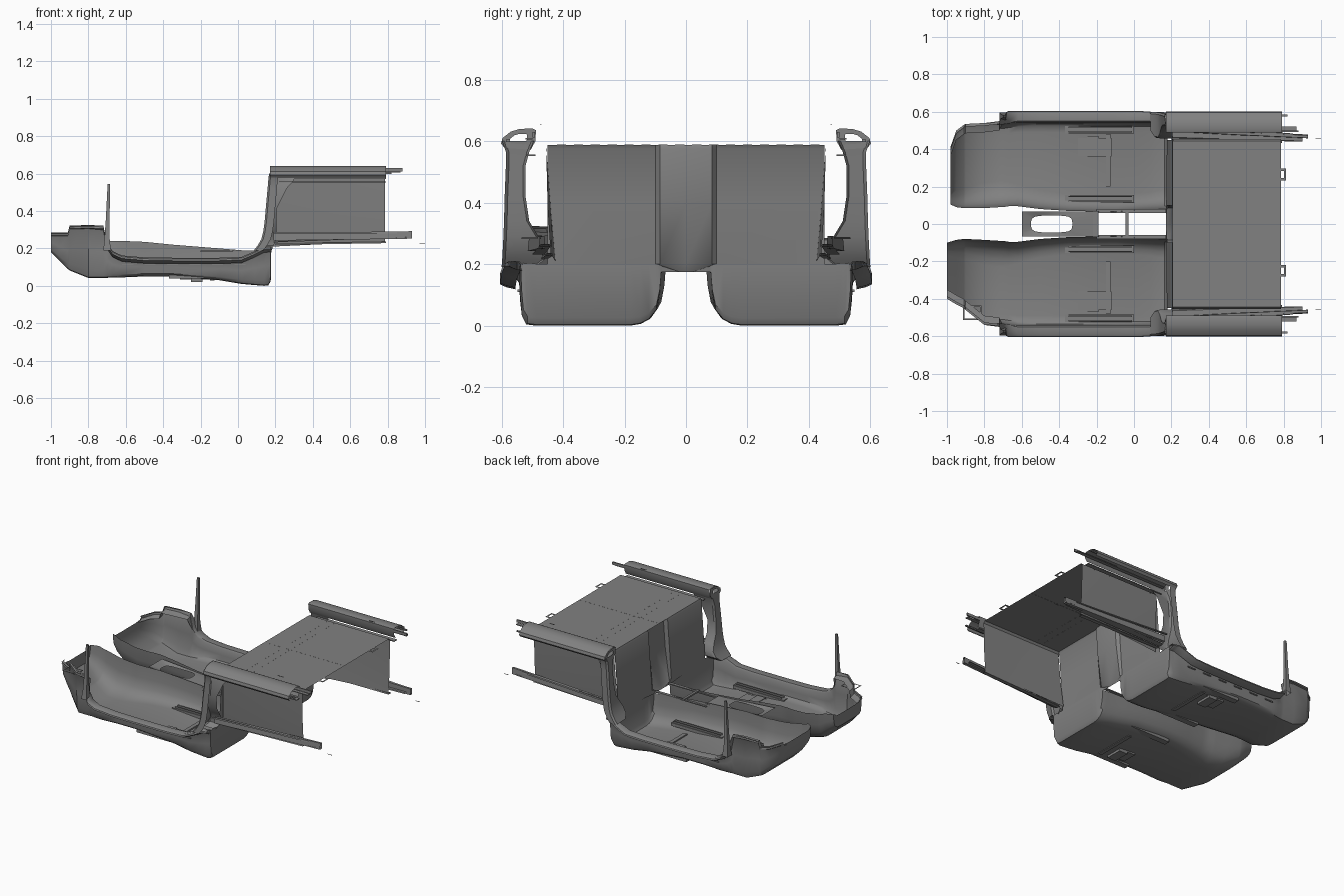
import bpy, bmesh, math

grey = bpy.data.materials.new("dark_grey")
grey.diffuse_color = (.22, .22, .22, 1)

def make(name, verts, faces, mirror=True, angle=35):
    me = bpy.data.meshes.new(name)
    me.from_pydata(verts, [], faces)
    me.materials.append(grey)
    bm = bmesh.new()
    bm.from_mesh(me)
    bmesh.ops.recalc_face_normals(bm, faces=bm.faces)
    bm.to_mesh(me)
    bm.free()
    ob = bpy.data.objects.new(name, me)
    bpy.context.collection.objects.link(ob)
    bpy.ops.object.select_all(action='DESELECT')
    ob.select_set(True)
    bpy.context.view_layer.objects.active = ob
    bpy.ops.object.shade_smooth_by_angle(angle=math.radians(angle))
    if mirror:
        m = ob.modifiers.new("Mirror", 'MIRROR')
        m.use_axis = (False, True, False)
        m.use_mirror_merge = False
    return ob

def loft(name, rows, closed=False, mirror=True):
    n = len(rows[0])
    verts = [p for r in rows for p in r]
    faces = []
    for i in range(len(rows) - 1):
        for j in range(n if closed else n - 1):
            k = (j + 1) % n
            faces.append((i*n + j, i*n + k, (i+1)*n + k, (i+1)*n + j))
    return make(name, verts, faces, mirror)

def box(name, x0, x1, y0, y1, z0, z1, mirror=True):
    v = [(x, y, z) for x in (x0, x1) for y in (y0, y1) for z in (z0, z1)]
    f = [(0, 1, 3, 2), (4, 6, 7, 5), (0, 4, 5, 1), (2, 3, 7, 6), (0, 2, 6, 4), (1, 5, 7, 3)]
    return make(name, v, f, mirror)

def ring(name, cx, cy, z, a, b, c, d, mirror=True):
    # flat rectangular loop
    s = [(-1, -1), (1, -1), (1, 1), (-1, 1)]
    return loft(name, [[(cx + p*u, cy + q*w, z) for p, q in s] for u, w in ((a, b), (c, d))], True, mirror)

# Floor tub stations: x, inner y, inner z, foot y, floor z, side y, sill z, lip y
front_left = [(-.98, .11, .275, .16, .26, .39, .285, .40),
              (-.982, .105, .28, .16, .18, .40, .285, .41),
              (-.95, .09, .28, .17, .13, .49, .285, .50),
              (-.91, .085, .265, .18, .09, .52, .285, .53),
              (-.90, .085, .265, .18, .082, .525, .322, .535)]
front_right = [(-1.0, .12, .275, .16, .26, .37, .285, .38),
               (-1.0, .10, .28, .16, .18, .39, .285, .40),
               (-.95, .085, .28, .17, .13, .42, .285, .43),
               (-.91, .08, .265, .18, .09, .44, .285, .45),
               (-.90, .08, .265, .18, .082, .45, .322, .46)]
rest = [(-.80, .085, .245, .21, .042, .53, .325, .54),
        (-.72, .09, .24, .22, .042, .53, .322, .55),
        (-.70, .09, .24, .22, .043, .53, .23, .59),
        (-.67, .095, .24, .215, .044, .535, .185, .605),
        (-.62, .095, .24, .20, .045, .54, .162, .605),
        (-.50, .08, .235, .17, .05, .54, .152, .605),
        (-.35, .07, .22, .15, .05, .54, .15, .605),
        (-.10, .065, .20, .15, .03, .54, .15, .605),
        (.02, .075, .19, .155, .01, .54, .155, .605),
        (.09, .078, .185, .16, .004, .54, .185, .60),
        (.14, .08, .18, .17, .0, .54, .21, .59),
        (.162, .08, .178, .17, .003, .535, .21, .58),
        (.175, .08, .178, .17, .025, .535, .21, .58),
        (.178, .08, .20, .17, .20, .53, .21, .575)]

def tub(name, stations, side):
    rows = []
    for x, yi, zi, yf, zf, yo, zs, yl in stations:
        h, w, g = zi - zf, yf - yi, zs - zf
        rows.append([(x, side*y, z) for y, z in [
            (yi, zi), (yi + w*.06, zf + h*.6), (yi + w*.18, zf + h*.28), (yi + w*.45, zf + h*.11),
            (yi + w*.75, zf + h*.03), (yf + .01, zf), (yo - .05, zf), (yo - .02, zf + .004),
            (yo - .006, zf + g*.15), (yo, zf + g*.5), (yo + .003, zs - .012), (yo + .01, zs - .002),
            (yl - .015, zs), (yl - .003, zs - .007), (yl, zs - .016), (yl - .02, zs - .025), (yl - .05, zs - .032)]])
    loft(name, rows, mirror=False)

tub("floor_tub_left", front_left + rest, 1)
tub("floor_tub_right", front_right + rest, -1)

# Seat tracks, brackets and floor plates
for y in (.505, .135):
    zt = .058
    box("seat_track", -.37, 0, y - .02, y + .02, zt - .02, zt)
    for s in (-1, 1):
        box("track_lip", -.35, -.01, y + s*.012 - .003, y + s*.012 + .003, zt, zt + .01)
box("seat_crossmember", -.31, -.12, .36, .46, .035, .046)
box("floor_bracket", -.25, -.19, .36, .47, .02, .05)
box("floor_strip", -.15, -.125, .2, .48, .028, .042)
for i in range(6):
    x = -.62 + i*.12
    box("sill_slot", x, x + .06, .542, .548, .11, .117)

# Tunnel cover with oval opening
N = 32
outer, inner = [], []
for i in range(N):
    t = 2*math.pi*i/N
    c, s = math.cos(t), math.sin(t)
    m = max(abs(c), abs(s))
    r = (abs(c)**4 + abs(s)**4)**-.25
    outer.append((-.41 + .19*c/m, .068*s/m, .215 - .015*c/m))
    inner.append((-.44 + .11*c*r, .045*s*r, .212))
loft("tunnel_cover", [outer, inner], True, False)
make("tunnel_plate", [(-.22, -.07, .2), (-.22, .07, .2), (-.19, .07, .2), (-.19, -.07, .2)], [(0, 1, 2, 3)], False)
box("tunnel_bar", -.045, -.03, -.08, .08, .185, .195, False)
box("tunnel_edge", -.2, .17, .06, .08, .182, .188)

# Bulkhead with shallow centre recess
prof = [(-.45, 0), (-.3, 0), (-.1, 0), (-.085, .02), (0, .028), (.085, .02), (.1, 0), (.3, 0), (.45, 0)]
loft("bulkhead", [[(x + d*k, y*w, z) for y, d in prof]
     for x, z, k, w in ((.172, .175, 0, .2), (.176, .2, .3, 1), (.19, .4, 1, 1),
                        (.203, .575, 1, 1), (.21, .588, .5, 1))], mirror=False)

# Load deck and its side walls
loft("deck", [[(x, y, z) for y, z in ((-.455, .575), (-.445, .588), (.445, .588), (.455, .575))]
              for x in (.205, .785)], mirror=False)
box("deck_seam", .22, .785, -.019, -.015, .587, .5885, False)
loft("deck_side_wall", [[(.205, .455, .58), (.2, .44, .38), (.19, .425, .21)],
                        [(.5, .455, .58), (.5, .45, .38), (.5, .435, .225)],
                        [(.785, .455, .58), (.785, .45, .38), (.785, .44, .23)]])
for x in (.34, .39):
    for i in range(16):
        y = -.42 + i*.055
        box("deck_slit", x, x + .004, y, y + .03, .587, .5885, False)
for y in (.265, -.25):
    ring("deck_loop", .79, y, .588, .024, .032, .013, .018, False)

# Rear door pillar: z, front x, outer y, inner y, rear x
pil = [(.19, .085, .60, .49, .18), (.215, .105, .598, .46, .19), (.25, .125, .596, .458, .205),
       (.29, .135, .594, .48, .205), (.34, .142, .592, .51, .205), (.42, .149, .59, .522, .21),
       (.52, .158, .586, .522, .26), (.565, .162, .586, .51, .30), (.60, .166, .598, .495, .30)]
loft("rear_pillar", [[(x + .05, yo, z), (x + .01, yo, z), (x, yo - .01, z),
                      (x + .004, yi + .008, z), (x + .015, yi, z), (xr, yi, z)]
                     for z, x, yo, yi, xr in pil])

# Upper side rail: channel open underneath, with pierced end cap
sec = [(.505, .572), (.49, .6), (.488, .636), (.5, .641), (.54, .64), (.57, .631), (.597, .61), (.602, .592), (.59, .578)]
loft("upper_rail", [[(x, y, z) for y, z in sec] for x in (.17, .45, .79)])
rim = [(.168, .546 + (y - .546)*k, .607 + (z - .607)*k) for k in (1, .5) for y, z in sec]
loft("upper_rail_cap", [rim[:9], rim[9:]], True)
box("upper_rail_flange", .2, .87, .5, .522, .606, .611)
box("upper_rail_blade", .55, .88, .492, .5, .612, .63)
box("upper_rail_strip", .3, .82, .575, .585, .598, .606)
box("upper_rail_trim", .22, .79, .49, .52, .552, .557)

# Lower side rail running inward to the rear
def rail(name, y0, y1, z0, z1, w, h, x0, x1):
    loft(name, [[(x, y - w, z - h), (x, y + w, z - h), (x, y + w*.6, z + h), (x, y - w*.8, z + h)]
                for x, y, z in ((x0, y0, z0), ((x0+x1)/2, y0*.45 + y1*.55, (z0+z1)/2), (x1, y1, z1))], True)
rail("lower_rail", .505, .468, .262, .272, .01, .02, .19, .93)
rail("lower_rail_flange", .48, .46, .235, .262, .02, .003, .19, .9)
rail("lower_rail_edge", .53, .478, .285, .285, .006, .004, .19, .85)
rail("lower_rail_skirt", .46, .445, .222, .232, .012, .004, .2, .79)
box("lower_rail_tip", .97, 1.0, .455, .458, .226, .228)
box("rail_clip", .62, .66, .47, .475, .653, .655)

# Front pillar spike
loft("front_pillar", [[(x - a, .575 - b, z), (x + a, .575 - b, z), (x + a, .575 + b, z), (x - a, .575 + b, z)]
     for x, z, a, b in ((-.70, .19, .02, .022), (-.70, .25, .014, .014), (-.697, .35, .01, .01),
                        (-.69, .545, .007, .006))], True)

# Front corner tab on one side
ring("corner_tab", -.865, -.475, .29, .05, .038, .042, .03, False)
